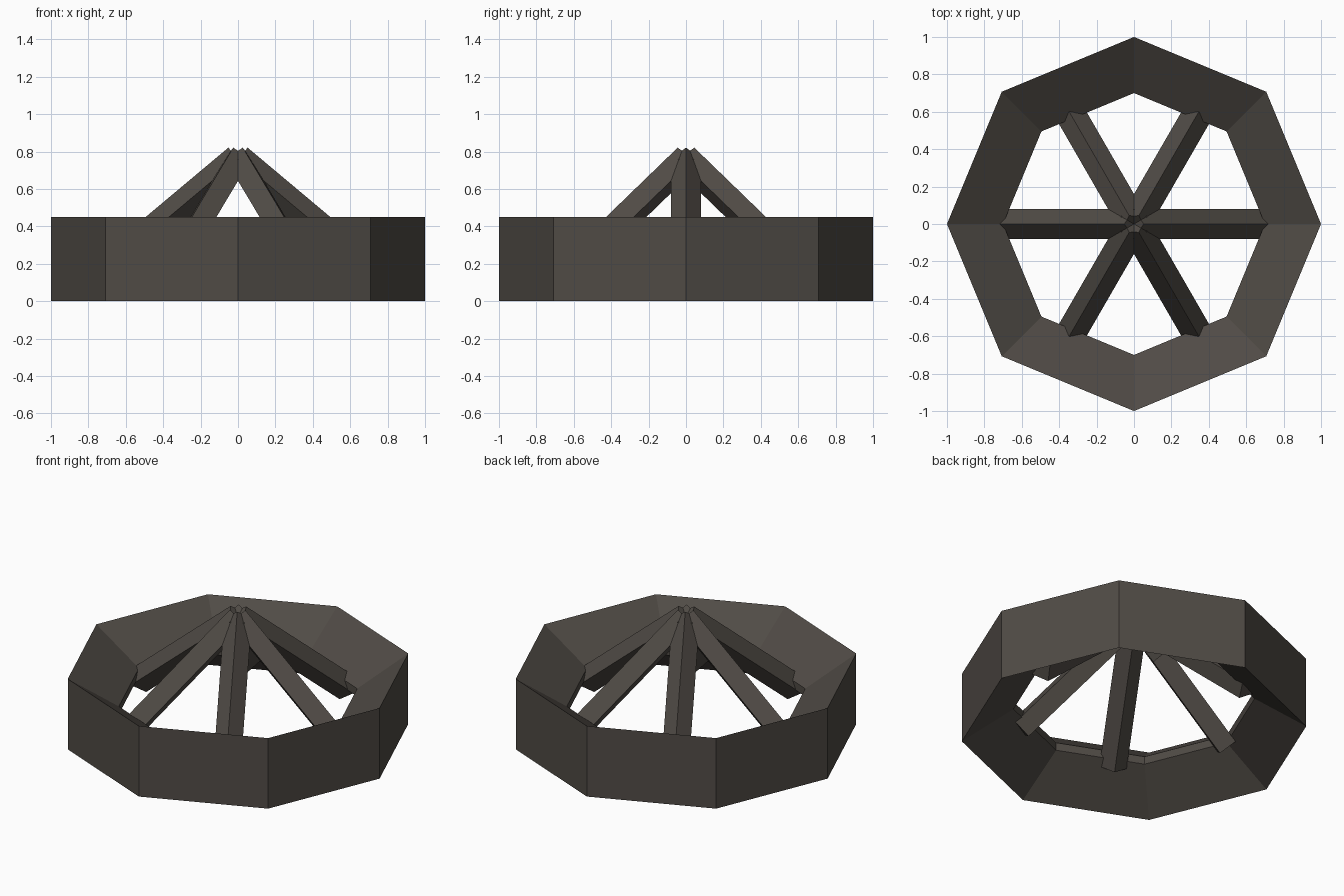
import bpy, bmesh
from math import pi, cos, sin
from mathutils import Vector, Matrix

cube = bpy.data.objects.get("Cube")
if cube:
    bpy.data.objects.remove(cube, do_unlink=True)

mat = bpy.data.materials.new("dark warm grey")
mat.use_nodes = True
color = (0.08, 0.07, 0.06, 1)
mat.diffuse_color = color
mat.node_tree.nodes["Principled BSDF"].inputs["Base Color"].default_value = color


def add_object(name, bm):
    bmesh.ops.recalc_face_normals(bm, faces=bm.faces)
    mesh = bpy.data.meshes.new(name)
    bm.to_mesh(mesh)
    bm.free()
    mesh.materials.append(mat)
    obj = bpy.data.objects.new(name, mesh)
    bpy.context.collection.objects.link(obj)
    return obj


# Eight-sided ring: tall outer wall tapering to a thin inner edge
SIDES = 8
profile = [(1, 0), (1, 0.45), (0.7, 0.25), (0.7, 0.2)]
bm = bmesh.new()
loops = []
for i in range(SIDES):
    a = 2 * pi * i / SIDES
    loops.append([bm.verts.new((r * cos(a), r * sin(a), z)) for r, z in profile])
for i in range(SIDES):
    here, there = loops[i], loops[(i + 1) % SIDES]
    for j in range(len(profile)):
        k = (j + 1) % len(profile)
        bm.faces.new((here[j], there[j], there[k], here[k]))
add_object("ring", bm)

# Six square struts, edge up, leaning from the apex down to the ring
apex, foot = Vector((0, 0, 0.76)), Vector((0.7, 0, 0.173))
axis = foot - apex
tilt = Vector((0, 0, 1)).angle(axis)
for i in range(6):
    turn = Matrix.Rotation(i * pi / 3, 4, 'Z')
    place = turn @ Matrix.Translation((apex + foot) / 2) @ Matrix.Rotation(tilt, 4, 'Y')
    bm = bmesh.new()
    bmesh.ops.create_cone(bm, cap_ends=True, segments=4, radius1=0.08,
                          radius2=0.08, depth=axis.length, matrix=place)
    add_object(f"strut_{i + 1}", bm)
